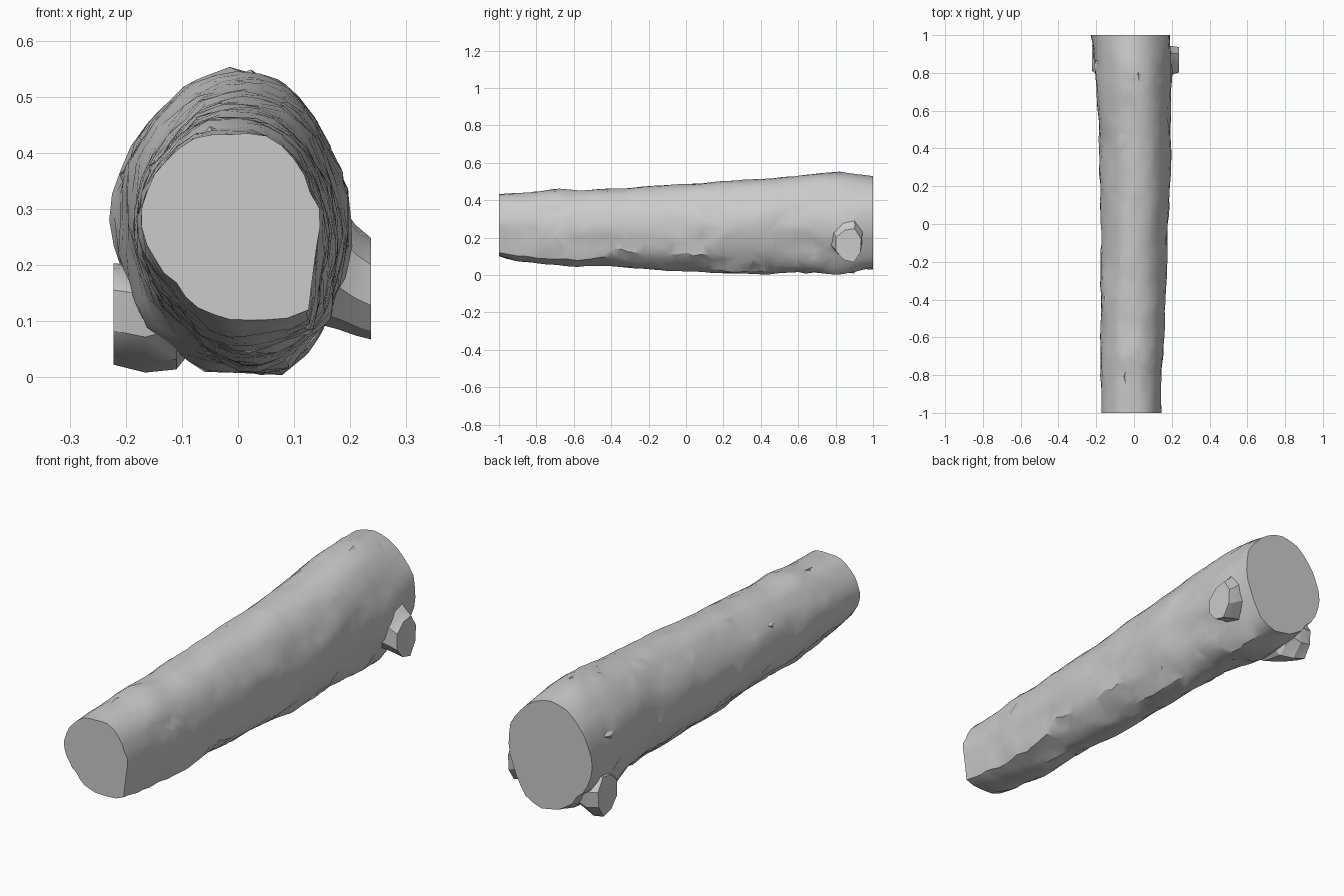
import bpy, bmesh, math, random
from mathutils import Vector, noise

random.seed(4)
if "Cube" in bpy.data.objects:
    bpy.data.objects.remove(bpy.data.objects["Cube"], do_unlink=True)

# One plain grey for the whole log
GREY = (0.6, 0.6, 0.6, 1)
grey = bpy.data.materials.new("grey bark")
grey.use_nodes = True
grey.diffuse_color = GREY
grey.node_tree.nodes["Principled BSDF"].inputs["Base Color"].default_value = GREY

# Outlines along the log: (y, value)
TOP = [(-1, .435), (-.8, .445), (-.7, .46), (-.55, .45), (0, .485), (.4, .51), (.72, .543), (.85, .543), (1, .525)]
BOTTOM = [(-1, .10), (-.9, .075), (-.65, .048), (-.45, .055), (-.2, .03), (.1, .012), (.5, .02), (.85, .02), (1, .035)]
RIGHT_X = [(-1, -.175), (-.4, -.182), (.1, -.177), (.45, -.185), (.8, -.21), (1, -.232)]
LEFT_X = [(-1, .145), (-.8, .15), (-.5, .165), (0, .182), (.35, .2), (.8, .2), (1, .195)]
# Angles of the two overhanging bark ridges along the log
LEFT_RIDGE = [(-1, 5.4), (-.6, 5.45), (-.35, 5.75), (-.1, 5.78), (0, 5.68), (.3, 5.92), (.6, 6.1), (1, 6.15)]
RIGHT_RIDGE = [(-1, 3.75), (1, 3.8)]
# Radius factors around each end, starting at +x and turning up
FRONT = [1, .98, 1.03, 1.04, 1, 1.03, 1, 1.01, .99, .9, .84, .89, .97, 1.05, 1.26, 1.0]
BACK = [.97, .97, .98, 1.01, 1.01, 1, .98, 1, 1, .93, .87, .95, 1, 1.06, .98, .94]
# Swellings where branches leave: (y, angle, length, spread, size)
SWELLINGS = [(.84, 5.95, .12, .32, .1), (.8, 3.85, .16, .32, .2),
             (.8, 5.2, .16, .25, .1), (.84, 4.4, .14, .28, .09)]
SEG, RINGS = 32, 44


def sample(track, y):
    for (a, u), (b, v) in zip(track, track[1:]):
        if y <= b:
            return u + (v - u) * (y - a) / (b - a)
    return track[-1][1]


def factor(table, angle):
    t = (angle / math.tau * len(table)) % len(table)
    i = int(t)
    return table[i] + (table[(i + 1) % len(table)] - table[i]) * (t - i)


def bell(d, width):
    return math.exp(-(d / width) ** 2)


def turn(a, b):
    """Signed difference between two angles."""
    return (a - b + math.pi) % math.tau - math.pi


def surface(y, angle, lift=0.0):
    """Point on the bark at a distance along the log and an angle around it."""
    hi, lo, l, r = (sample(t, y) for t in (TOP, BOTTOM, LEFT_X, RIGHT_X))
    k = ((y + 1) / 2) ** .7
    f = factor(FRONT, angle) * (1 - k) + factor(BACK, angle) * k + lift
    c, s = math.cos(angle), math.sin(angle)
    # Rough bark, stretched along the log, stronger on the flanks and underside
    rough = .05 if s < .5 else .025
    f += rough * noise.noise(Vector((c * 2.5, y * 3.5, s * 2.5)))
    f += rough * noise.noise(Vector((c * 6, y * 8, s * 6)))
    # Long overhanging ridges low on both sides, each with a hollow beneath
    fade = max(0, 1 - (abs(y - .05) / .8) ** 2)
    for track, size, below in ((LEFT_RIDGE, .05, -.38), (RIGHT_RIDGE, .04, .36)):
        d = turn(angle, sample(track, y) + .1 * noise.noise(Vector((y * 6, 2, 0))))
        f += fade * size * (bell(d, .16) - bell(d - below, .22))
    for y0, a0, length, spread, size in SWELLINGS:
        f += size * bell(y - y0, length) * bell(turn(angle, a0), spread)
    return Vector(((l + r) / 2 + (l - r) / 2 * f * c, y, max(.004, (hi + lo) / 2 + (hi - lo) / 2 * f * s)))


def finish(name, bm):
    bmesh.ops.recalc_face_normals(bm, faces=bm.faces)
    mesh = bpy.data.meshes.new(name)
    bm.to_mesh(mesh)
    bm.free()
    obj = bpy.data.objects.new(name, mesh)
    bpy.context.collection.objects.link(obj)
    mesh.materials.append(grey)
    bpy.ops.object.select_all(action='DESELECT')
    obj.select_set(True)
    bpy.context.view_layer.objects.active = obj
    bpy.ops.object.shade_smooth_by_angle(angle=math.radians(30))


def loft(name, rings):
    """Skin a list of closed point rings and cap both ends."""
    bm = bmesh.new()
    loops = [[bm.verts.new(p) for p in ring] for ring in rings]
    n = len(loops[0])
    for a, b in zip(loops, loops[1:]):
        for i in range(n):
            j = (i + 1) % n
            quad = [a[i], a[j], b[j], b[i]]
            if random.random() < .5:
                quad = quad[1:] + quad[:1]
            bm.faces.new(quad[:3])
            bm.faces.new((quad[0], quad[2], quad[3]))
    bm.faces.new(loops[0])
    bm.faces.new(loops[-1])
    finish(name, bm)


# Trunk: tapered log with flat sawn ends
rings = []
for r in range(RINGS + 1):
    loose = 1 if 0 < r < RINGS else 0
    ring = []
    for i in range(SEG):
        y = -1 + 2 * r / RINGS + loose * random.uniform(-.016, .016)
        ring.append(surface(y, (i + loose * random.uniform(-.25, .25)) * math.tau / SEG))
    rings.append(ring)
loft("log_trunk", rings)


# Sawn branch stubs near the back end, growing out of the swellings
def stub(name, sections, sides=8):
    rings = []
    for x, y, z, ry, rz in sections:
        ring = []
        for i in range(sides):
            a = math.tau * i / sides + .35
            j = 1.02 + .08 * math.sin(i * 2.3)
            ring.append((x, y + ry * j * math.cos(a), z + rz * j * math.sin(a)))
        rings.append(ring)
    loft(name, rings)


stub("left_branch_stub", [(.10, .84, .23, .11, .12), (.18, .86, .20, .088, .112),
                          (.21, .868, .175, .076, .098), (.237, .87, .16, .07, .09)])
stub("right_branch_stub", [(-.05, .78, .19, .16, .10), (-.11, .82, .125, .14, .108),
                           (-.165, .86, .105, .10, .094), (-.222, .88, .115, .07, .09)])

# Small lifted bark flakes: (y, angle, length)
FLAKES = [(-.82, 1.75, .06), (.78, 1.4, .05), (-.4, 2.5, .04), (.82, 2.8, .07)]
for n, (y, a, size) in enumerate(FLAKES):
    bm = bmesh.new()
    base = [bm.verts.new(surface(y + dy * size, a + da, -.03)) for dy, da in ((-1, 0), (0, .13), (.8, 0), (0, -.13))]
    tip = bm.verts.new(surface(y + .3 * size, a + .04, .03))
    for i in range(4):
        bm.faces.new((base[i], base[(i + 1) % 4], tip))
    bm.faces.new(base)
    finish(f"bark_flake_{n + 1}", bm)
